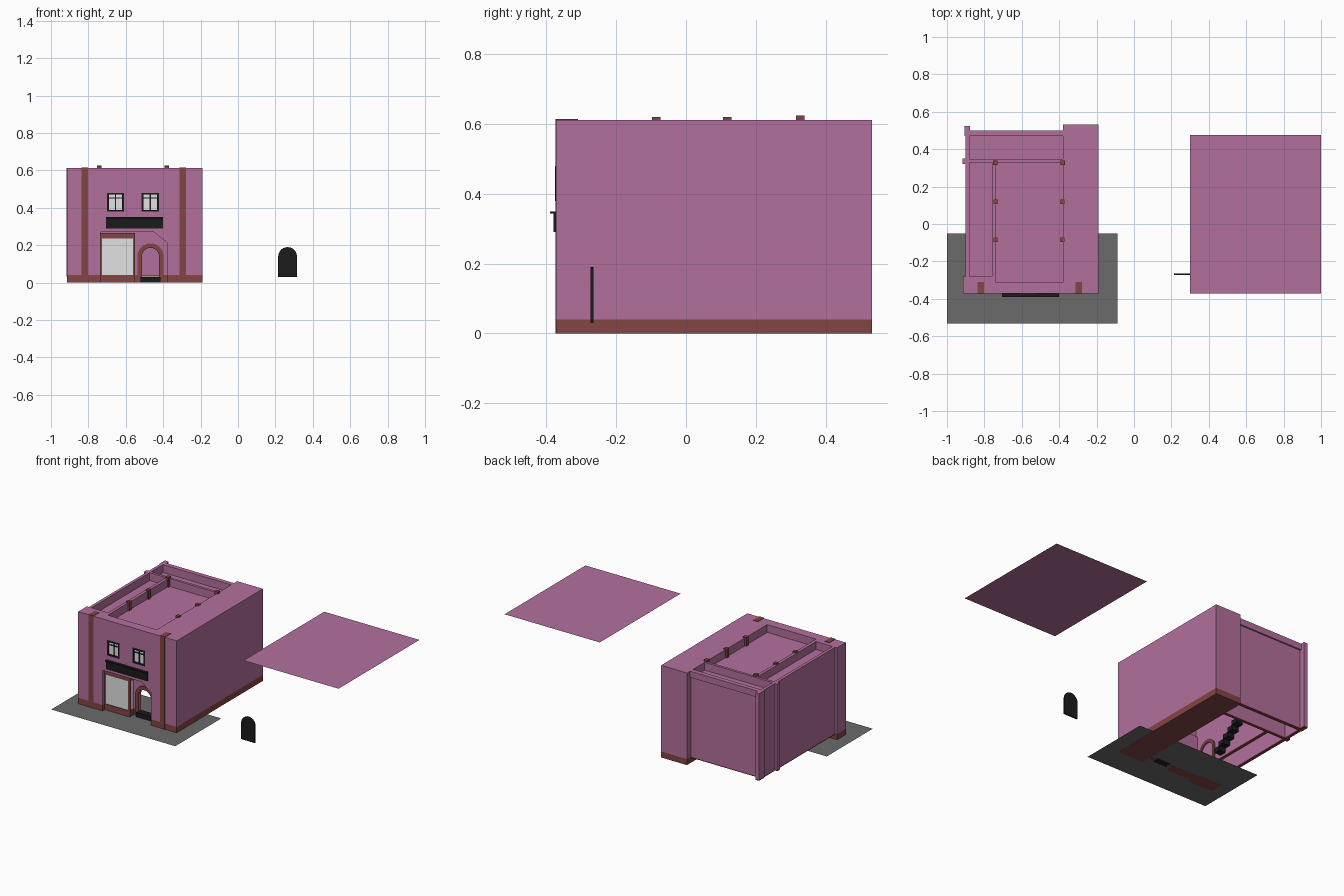
import bpy, bmesh, math
from mathutils import Vector

if "Cube" in bpy.data.objects:
    bpy.data.objects.remove(bpy.data.objects["Cube"])

TOP, BASE, DECK = 0.612, 0.04, 0.56


def material(name, rgb):
    m = bpy.data.materials.new(name)
    m.use_nodes = True
    m.diffuse_color = (*rgb, 1)
    m.node_tree.nodes["Principled BSDF"].inputs["Base Color"].default_value = (*rgb, 1)
    return m


mauve = material("mauve plaster", (0.45, 0.16, 0.335))
brown = material("brown trim", (0.23, 0.058, 0.058))
black = material("black paint", (0.011, 0.011, 0.011))
glass = material("pale glass", (0.76, 0.76, 0.76))
grey = material("grey paving", (0.145, 0.145, 0.145))


def finish(name, bm, mat, plinth=False):
    """Make an object; a plinth is cut off and coloured brown."""
    if plinth:
        bmesh.ops.bisect_plane(bm, geom=bm.verts[:] + bm.edges[:] + bm.faces[:],
                               plane_co=(0, 0, BASE), plane_no=(0, 0, 1))
        for f in bm.faces:
            f.material_index = int(f.calc_center_median().z < BASE)
    me = bpy.data.meshes.new(name)
    bm.to_mesh(me)
    bm.free()
    me.materials.append(mat)
    if plinth:
        me.materials.append(brown)
    ob = bpy.data.objects.new(name, me)
    bpy.context.collection.objects.link(ob)
    return ob


def box(name, x, y, z, mat, plinth=False):
    bm = bmesh.new()
    bmesh.ops.create_cube(bm, size=1)
    for v in bm.verts:
        v.co = [lo + (c + 0.5) * (hi - lo) for c, (lo, hi) in zip(v.co, (x, y, z))]
    return finish(name, bm, mat, plinth)


def sheet(name, x, y, z, mat):
    """Flat horizontal sheet without thickness."""
    bm = bmesh.new()
    bm.faces.new([bm.verts.new((a, b, z)) for a, b in rect(*x, *y)])
    return finish(name, bm, mat)


def panel(name, loops, y0, y1, mat, plinth=False):
    """Extrude an x-z outline with holes from y0 to y1."""
    bm = bmesh.new()
    for loop in loops:
        vs = [bm.verts.new((x, y0, z)) for x, z in loop]
        for a, b in zip(vs, vs[1:] + vs[:1]):
            bm.edges.new((a, b))
    bmesh.ops.triangle_fill(bm, edges=bm.edges[:], use_beauty=True, normal=(0, -1, 0))
    ext = bmesh.ops.extrude_face_region(bm, geom=bm.faces[:], use_keep_orig=True)
    moved = [g for g in ext["geom"] if isinstance(g, bmesh.types.BMVert)]
    bmesh.ops.translate(bm, verts=moved, vec=Vector((0, y1 - y0, 0)))
    bmesh.ops.recalc_face_normals(bm, faces=bm.faces[:])
    return finish(name, bm, mat, plinth)


def rect(x0, x1, z0, z1):
    return [(x0, z0), (x1, z0), (x1, z1), (x0, z1)]


def arch(cx, r, z0, zc, n=12):
    """Arched path from the left foot over to the right foot."""
    arc = [(cx - r * math.cos(math.pi * i / n), zc + r * math.sin(math.pi * i / n))
           for i in range(n + 1)]
    return [(cx - r, z0)] + arc + [(cx + r, z0)]


# Street facade with the entrance recess and window holes
windows = [(-0.70, -0.61), (-0.515, -0.423)]
facade = [(-0.915, 0), (-0.735, 0), (-0.735, 0.27), (-0.45, 0.27), (-0.38, 0.215),
          (-0.38, 0), (-0.19, 0), (-0.19, TOP), (-0.915, TOP)]
panel("facade", [facade] + [rect(a, b, 0.38, 0.48) for a, b in windows],
      -0.372, -0.31, mauve, True)
box("facade_return", (-0.915, -0.74), (-0.31, -0.28), (0, TOP), mauve, True)

# Pilasters
for i, (a, b) in enumerate([(-0.837, -0.802), (-0.312, -0.277)]):
    box(f"pilaster_{i}", (a, b), (-0.374, -0.31), (0, TOP + 0.003), brown)

# Windows: frame, glass and bars
for i, (a, b) in enumerate(windows):
    m = (a + b) / 2
    panel(f"window_frame_{i}", [rect(a, b, 0.38, 0.48), rect(a + 0.009, b - 0.009, 0.389, 0.471)],
          -0.375, -0.345, black)
    box(f"window_glass_{i}", (a + 0.005, b - 0.005), (-0.366, -0.358), (0.385, 0.475), glass)
    box(f"window_mullion_{i}", (m - 0.003, m + 0.003), (-0.37, -0.36), (0.385, 0.475), black)
    box(f"window_transom_{i}", (a + 0.005, b - 0.005), (-0.37, -0.36), (0.449, 0.455), black)

# Sign board with a lip
box("sign_board", (-0.705, -0.40), (-0.38, -0.37), (0.29, 0.35), black)
box("sign_lip", (-0.705, -0.40), (-0.39, -0.37), (0.343, 0.35), black)

# Recessed entrance wall, arch trim, step
DX, DZ = -0.468, 0.14
panel("entrance_wall", [[(-0.735, 0)] + arch(DX, 0.046, 0, DZ)
                        + [(-0.38, 0), (-0.38, 0.27), (-0.735, 0.27)]],
      -0.305, -0.29, mauve, True)
panel("arch_trim", [arch(DX, 0.07, 0, DZ) + arch(DX, 0.046, 0, DZ)[::-1]],
      -0.313, -0.285, brown)
box("door_step", (DX - 0.053, DX + 0.053), (-0.325, -0.28), (0, 0.03), black)

# Shop bay with glazed side
box("shop_base", (-0.735, -0.55), (-0.35, -0.305), (0, BASE), brown)
box("shop_glass", (-0.73, -0.554), (-0.346, -0.305), (BASE, 0.236), glass)
box("shop_lintel", (-0.735, -0.55), (-0.35, -0.305), (0.235, 0.265), brown)
for i, (a, b) in enumerate([(-0.735, -0.727), (-0.562, -0.55)]):
    box(f"shop_post_{i}", (a, b), (-0.35, -0.336), (BASE, 0.236), brown)

# Side block and the remaining walls, whose feet stop just above the ground
box("side_block", (-0.38, -0.19), (-0.31, 0.533), (0, TOP), mauve, True)
walls = {
    "outer_wall": ((-0.90, -0.88), (-0.28, 0.49)),
    "back_wall": ((-0.90, -0.38), (0.47, 0.49)),
    "cross_wall": ((-0.90, -0.38), (0.33, 0.347)),
    "corridor_wall": ((-0.76, -0.74), (-0.28, 0.33)),
    "corner_pier": ((-0.905, -0.877), (0.47, 0.525)),
    "outer_pier": ((-0.916, -0.90), (0.322, 0.35)),
}
for name, (x, y) in walls.items():
    box(name, x, y, (0.033, TOP), mauve, True)
box("back_coping", (-0.90, -0.38), (0.47, 0.50), (0.57, TOP), mauve)

# Sunken roof decks
for name, x, y in (("main_deck", (-0.74, -0.38), (-0.31, 0.33)),
                   ("corridor_deck", (-0.88, -0.76), (-0.28, 0.33)),
                   ("back_deck", (-0.88, -0.38), (0.347, 0.47))):
    box(name, x, y, (DECK - 0.01, DECK), mauve)

# Roof posts along both long sides
for x in (-0.743, -0.38):
    for y, top in ((-0.085, 0.62), (0.118, 0.62), (0.327, 0.625)):
        box("roof_post", (x - 0.012, x + 0.012), (y - 0.012, y + 0.012), (DECK, top), brown)

# Inner stair and the arched surround on the corridor wall
for i in range(9):
    y, z = -0.08 + 0.04 * i, 0.05 + 0.03 * i
    box(f"stair_{i}", (-0.738, -0.69), (y, y + 0.045), (z, z + 0.03), black)
inner_arch = panel("inner_arch", [arch(0, 0.068, BASE, DZ) + arch(0, 0.05, BASE, DZ)[::-1]],
                   -0.008, 0, brown)
inner_arch.location = (-0.74, -0.2, 0)
inner_arch.rotation_euler.z = math.pi / 2

# Paving under the street side
sheet("paving", (-1, -0.088), (-0.533, -0.05), 0.0005, grey)

# Loose roof sheet and door leaf set beside the building
sheet("roof_sheet", (0.30, 1), (-0.372, 0.477), TOP, mauve)
panel("door_leaf", [arch(0.265, 0.05, 0.03, DZ)], -0.274, -0.265, black)
